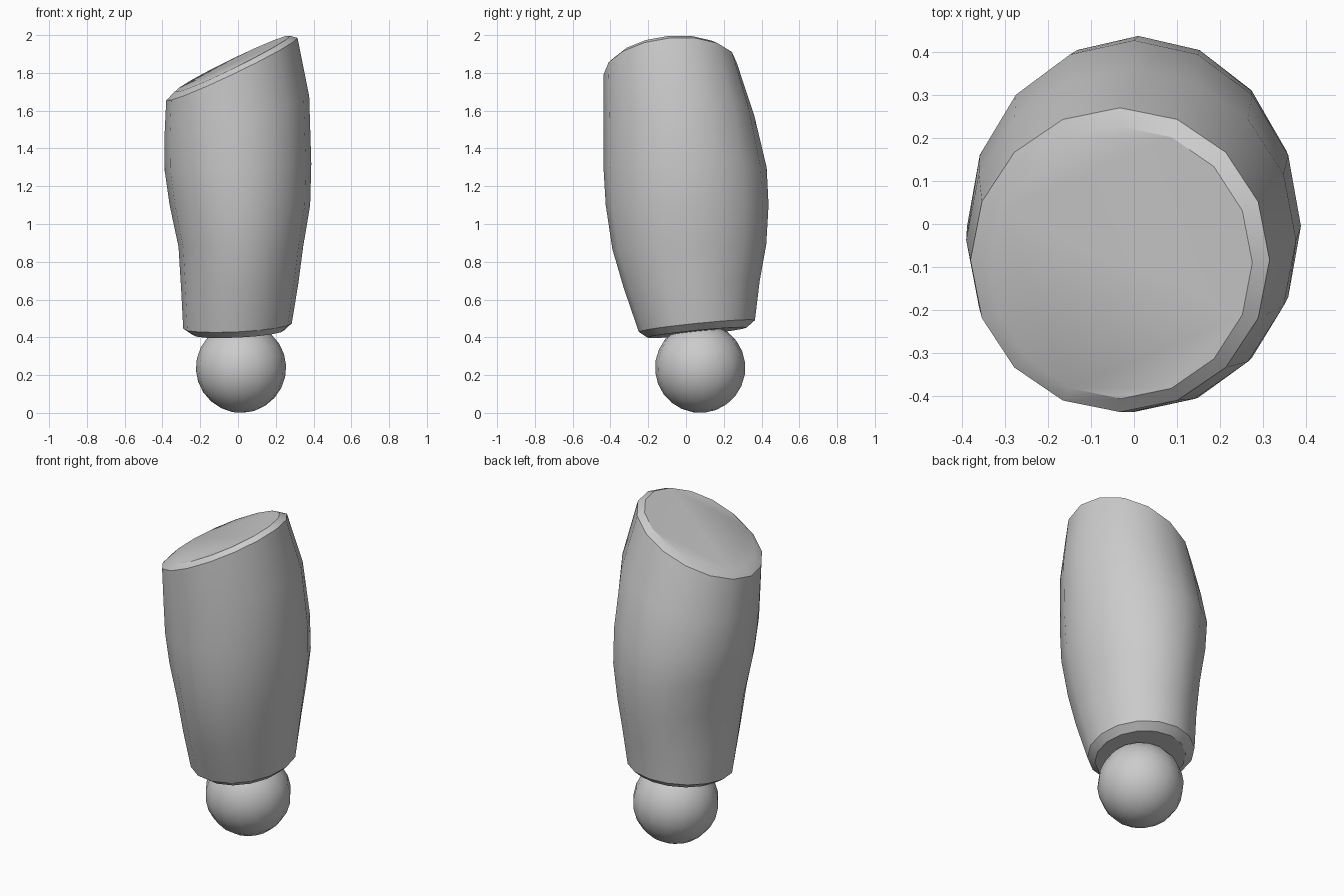
import bpy, bmesh
from math import cos, sin, pi, radians

if "Cube" in bpy.data.objects:
    bpy.data.objects.remove(bpy.data.objects["Cube"])

SIDES = 16


def smooth(obj):
    bpy.ops.object.select_all(action='DESELECT')
    obj.select_set(True)
    bpy.context.view_layer.objects.active = obj
    bpy.ops.object.shade_smooth_by_angle(angle=radians(30))


def loft(name, rings):
    """Skin tilted elliptical rings: x0, x1, y0, y1, z, slope_x, slope_y."""
    bm = bmesh.new()
    loops = []
    for x0, x1, y0, y1, z, sx, sy in rings:
        cx, cy, rx, ry = (x0 + x1) / 2, (y0 + y1) / 2, (x1 - x0) / 2, (y1 - y0) / 2
        loop = []
        for i in range(SIDES):
            dx, dy = rx * cos(2 * pi * i / SIDES), ry * sin(2 * pi * i / SIDES)
            loop.append(bm.verts.new((cx + dx, cy + dy, z + sx * dx + sy * dy)))
        loops.append(loop)
    for a, b in zip(loops, loops[1:]):
        for i in range(SIDES):
            j = (i + 1) % SIDES
            bm.faces.new((a[i], a[j], b[j], b[i]))
    bm.faces.new(loops[0][::-1])
    bm.faces.new(loops[-1])
    mesh = bpy.data.meshes.new(name)
    bm.to_mesh(mesh)
    bm.free()
    obj = bpy.data.objects.new(name, mesh)
    bpy.context.collection.objects.link(obj)
    smooth(obj)
    return obj


# Limb body, from bevelled lower end to slanted upper end
loft("limb_segment", [
    (-0.24, 0.245, -0.205, 0.32, 0.425, 0.05, 0.10),
    (-0.29, 0.285, -0.25, 0.365, 0.460, 0.05, 0.10),
    (-0.302, 0.32, -0.33, 0.39, 0.68, 0.03, 0.05),
    (-0.315, 0.345, -0.39, 0.425, 0.88, 0.0, 0.03),
    (-0.362, 0.382, -0.425, 0.437, 1.10, 0.0, 0.0),
    (-0.388, 0.388, -0.437, 0.427, 1.30, 0.05, 0.0),
    (-0.390, 0.377, -0.437, 0.362, 1.56, 0.30, 0.03),
    (-0.38, 0.315, -0.437, 0.27, 1.82, 0.475, 0.085),
    (-0.335, 0.275, -0.406, 0.226, 1.848, 0.485, 0.085),
])

# Joint ball under the lower end
bpy.ops.mesh.primitive_uv_sphere_add(segments=16, ring_count=12, radius=0.239,
                                     location=(0.016, 0.075, 0.239),
                                     rotation=(radians(6), radians(-3), 0))
ball = bpy.context.object
ball.name = "joint_ball"
smooth(ball)
